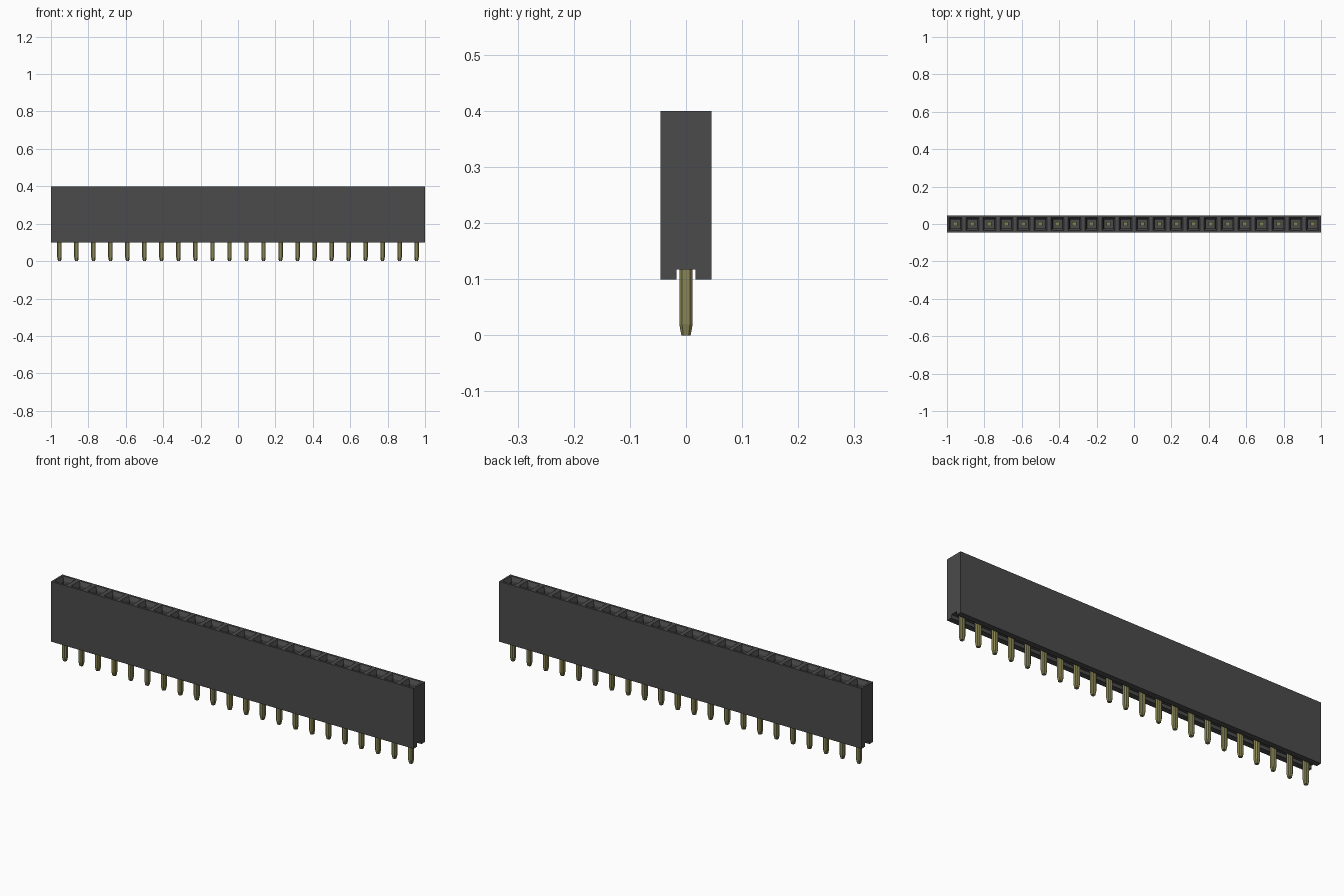
import bpy
import bmesh
from mathutils import Matrix

if "Cube" in bpy.data.objects:
    bpy.data.objects.remove(bpy.data.objects["Cube"], do_unlink=True)

COUNT = 22
PITCH = 2 / COUNT


def make_material(name, rgb):
    mat = bpy.data.materials.new(name)
    mat.use_nodes = True
    mat.diffuse_color = (*rgb, 1)
    mat.node_tree.nodes["Principled BSDF"].inputs["Base Color"].default_value = (*rgb, 1)
    return mat


def make_object(name, bm, mat):
    bmesh.ops.recalc_face_normals(bm, faces=bm.faces)
    mesh = bpy.data.meshes.new(name)
    bm.to_mesh(mesh)
    bm.free()
    mesh.materials.append(mat)
    obj = bpy.data.objects.new(name, mesh)
    bpy.context.collection.objects.link(obj)
    return obj


plastic = make_material("dark grey plastic", (0.07, 0.07, 0.07))
gold = make_material("dull gold metal", (0.25, 0.235, 0.09))

# Housing: channelled profile extruded one socket at a time
half = [(0.017, 0.117), (0.017, 0.1), (0.045, 0.1), (0.045, 0.4)]
profile = half + [(-y, z) for y, z in reversed(half)]
bm = bmesh.new()
cap = bm.faces.new([bm.verts.new((-1, y, z)) for y, z in profile])
bmesh.ops.duplicate(bm, geom=[cap])
bm.faces.ensure_lookup_table()
end = bm.faces[1]
for i in range(COUNT):
    result = bmesh.ops.extrude_discrete_faces(bm, faces=[end])
    end = result["faces"][0]
    bmesh.ops.translate(bm, verts=end.verts, vec=(PITCH, 0, 0))
bmesh.ops.remove_doubles(bm, verts=bm.verts, dist=0.0001)
bmesh.ops.recalc_face_normals(bm, faces=bm.faces)

# Sockets: flat rim, sloping funnel, then a square shaft
tops = [f for f in bm.faces if f.normal.z > 0.9 and f.calc_center_median().z > 0.39]
for thickness, depth in ((0.0155, 0), (0.0125, -0.02), (0.0005, -0.15)):
    bmesh.ops.inset_individual(bm, faces=tops, thickness=thickness, depth=depth)
make_object("housing", bm, plastic)

# Pins: square posts with softened edges and tapered tips
bm = bmesh.new()
bmesh.ops.create_cube(bm, size=1, matrix=Matrix.Translation((0, 0, 0.135))
                      @ Matrix.Diagonal((0.024, 0.024, 0.23, 1)))
upright = [e for e in bm.edges if abs(e.verts[0].co.z - e.verts[1].co.z) > 0.1]
bmesh.ops.bevel(bm, geom=upright, offset=0.005, segments=1, affect='EDGES')
bottom = min(bm.faces, key=lambda f: f.calc_center_median().z)
tip = bmesh.ops.extrude_discrete_faces(bm, faces=[bottom])["faces"][0]
for v in tip.verts:
    v.co.x *= 0.68
    v.co.y *= 0.68
    v.co.z = 0
pin = make_object("pin_1", bm, gold)
pin.location.x = -1 + PITCH / 2
for i in range(1, COUNT):
    copy = bpy.data.objects.new(f"pin_{i + 1}", pin.data)
    copy.location.x = -1 + PITCH * (i + 0.5)
    bpy.context.collection.objects.link(copy)
